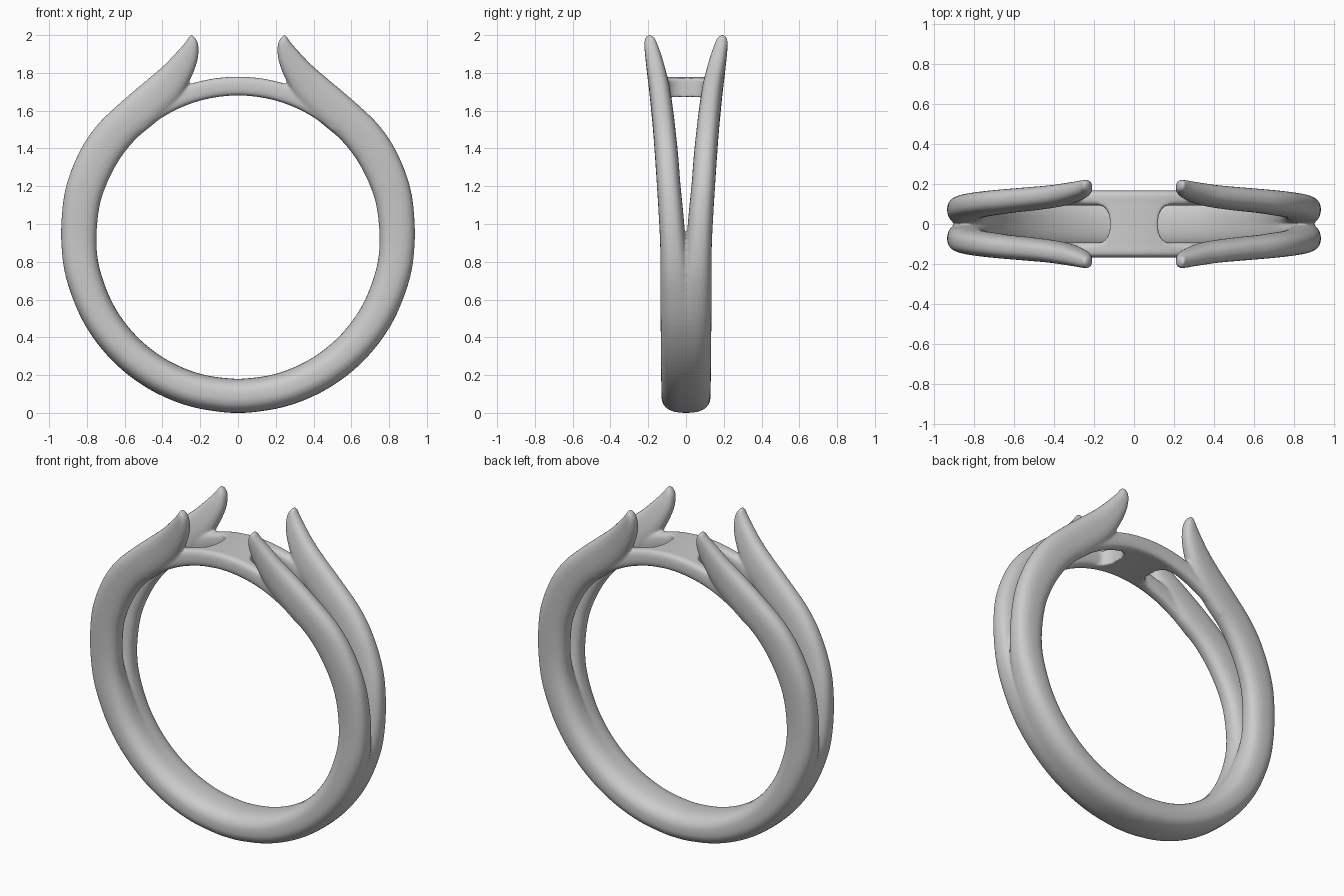
import bpy, bmesh
from math import sin, cos, pi, radians

if "Cube" in bpy.data.objects:
    bpy.data.objects.remove(bpy.data.objects["Cube"])

CZ, R = 0.93, 0.75            # finger hole centre height and radius
bm = bmesh.new()


def loft(rings):
    """Closed skin through a list of point rings, capped at both ends."""
    vs = [[bm.verts.new(p) for p in r] for r in rings]
    n = len(vs[0])
    for a, b in zip(vs, vs[1:]):
        for i in range(n):
            j = (i + 1) % n
            bm.faces.new((a[i], a[j], b[j], b[i]))
    bm.faces.new(vs[0])
    bm.faces.new(vs[-1])


def section(s, n=32, e=2.5):
    """Rounded section from inner point, outer point and y range."""
    xi, zi, xo, zo, y0, y1 = s
    ring = []
    for k in range(n):
        c, d = cos(2 * pi * k / n), sin(2 * pi * k / n)
        u = abs(c) ** (2 / e) * (1 if c > 0 else -1)
        v = abs(d) ** (2 / e) * (1 if d > 0 else -1)
        ring.append(((xi + xo) / 2 + u * (xo - xi) / 2,
                     (y0 + y1) / 2 + v * (y1 - y0) / 2,
                     (zi + zo) / 2 + u * (zo - zi) / 2))
    return ring


def spline(st, steps=6):
    """Catmull-Rom interpolation between stations."""
    st = [st[0]] + st + [st[-1]]
    out = []
    for a, b, c, d in zip(st, st[1:], st[2:], st[3:]):
        for k in range(steps):
            t = k / steps
            out.append([0.5 * (2 * q + (r - p) * t + (2 * p - 5 * q + 4 * r - s) * t * t
                               + (3 * q - p - 3 * r + s) * t ** 3)
                        for p, q, r, s in zip(a, b, c, d)])
    return out + [st[-1]]


# Lower shank: full width at the bottom, narrowing to one half by the split
stations = []
for a, y0 in ((-10, -.13), (0, -.13), (15, -.13), (30, -.125), (45, -.105),
              (60, -.07), (75, -.03), (87, -.002)):
    t = radians(a)
    ro = 0.93 + 0.006 * max(a, 0) / 90
    stations.append((R * sin(t), CZ - R * cos(t), ro * sin(t), CZ - ro * cos(t),
                     y0, 0.13 + 0.007 * max(a, 0) / 90))
# Upper rail and claw
stations += [
    (.737, 1.07, .93, 1.08, .016, .146),
    (.70, 1.20, .90, 1.235, .03, .155),
    (.63, 1.337, .83, 1.40, .042, .165),
    (.54, 1.45, .74, 1.53, .055, .174),
    (.42, 1.552, .62, 1.645, .068, .184),
    (.315, 1.66, .485, 1.76, .085, .195),
    (.255, 1.76, .395, 1.837, .105, .206),
    (.216, 1.86, .32, 1.915, .13, .216),
    (.209, 1.935, .275, 1.967, .152, .221),
    (.220, 1.975, .258, 1.993, .165, .216),
    (.240, 1.998, .250, 2.003, .183, .200)]
rail = [section(s) for s in spline(stations)]
for sx in (-1, 1):
    for sy in (-1, 1):
        loft([[(sx * x, sy * y, z) for x, y, z in r] for r in rail])

# Side bars of the bridge, continuing the ring over the top
for sy in (-1, 1):
    bar = []
    for k in range(41):
        t = radians(-42 + 84 * k / 40)
        bar.append(section((R * sin(t), CZ + R * cos(t), .85 * sin(t),
                            CZ + .85 * cos(t), sy * .092, sy * .168), 32, 3))
    loft(bar)

# Bridge plate, flaring where it meets the side bars
plate = []
for y, w in ((-.15, .24), (-.105, .20), (-.09, .155), (-.07, .135), (-.04, .122), (0, .12),
             (.04, .122), (.07, .135), (.09, .155), (.105, .20), (.15, .24)):
    ring = []
    for r, d in ((.849, 1), (.751, -1)):
        for k in range(13):
            x = d * w * (k / 6 - 1)
            ring.append((x, y, CZ + (r * r - x * x) ** 0.5))
    plate.append(ring)
loft(plate)

bmesh.ops.recalc_face_normals(bm, faces=bm.faces)
mesh = bpy.data.meshes.new("ring_setting")
bm.to_mesh(mesh)
bm.free()
ring_obj = bpy.data.objects.new("ring_setting", mesh)
bpy.context.collection.objects.link(ring_obj)

# Fuse everything into one cast body with soft joins
rm = ring_obj.modifiers.new("fuse", 'REMESH')
rm.mode = 'VOXEL'
rm.voxel_size = 0.008
rm.use_smooth_shade = True
sm = ring_obj.modifiers.new("soften", 'SMOOTH')
sm.factor = 0.5
sm.iterations = 8
